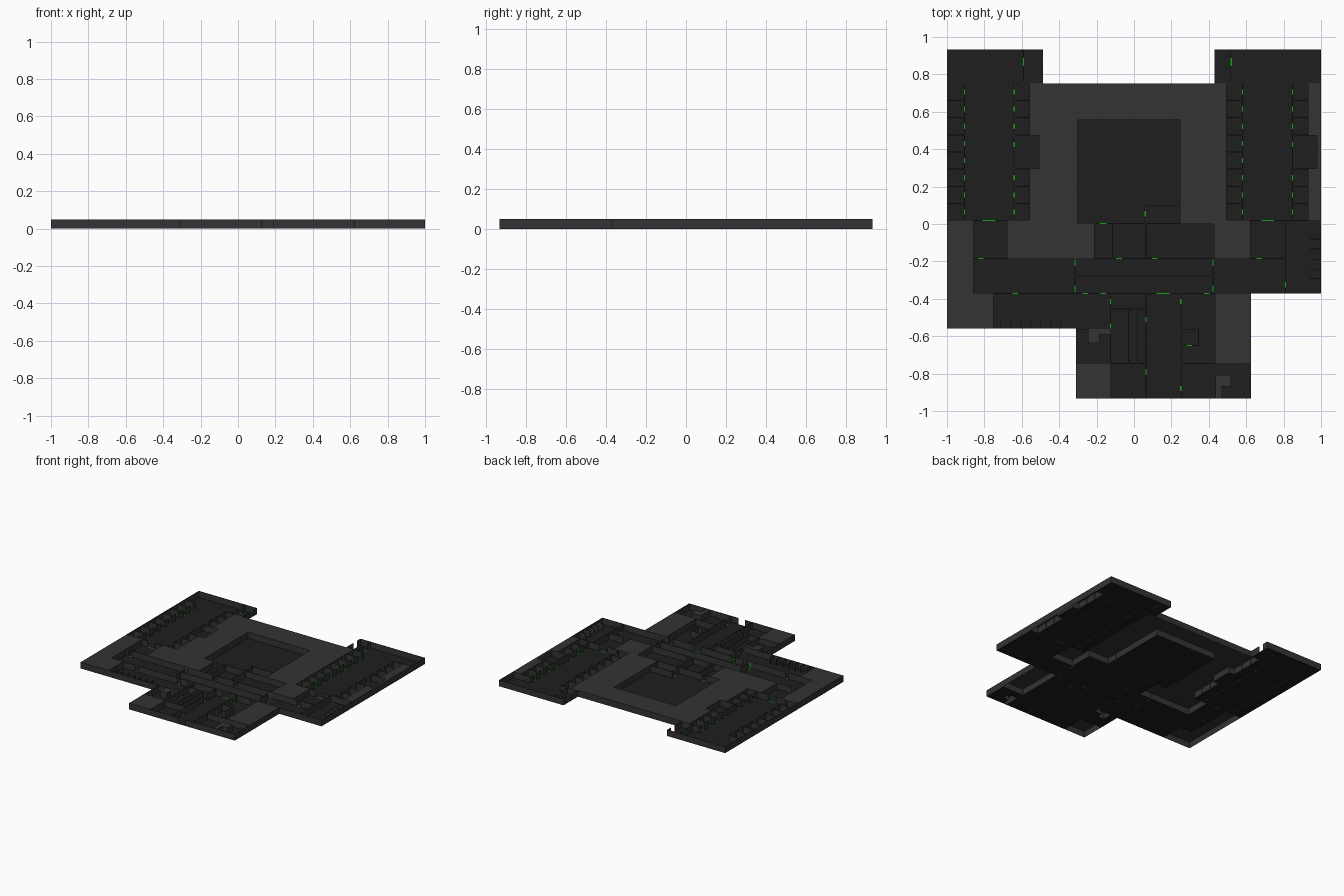
import bpy, bmesh

if "Cube" in bpy.data.objects:
    bpy.data.objects.remove(bpy.data.objects["Cube"])

H, T = 0.05, 0.003          # wall height, half wall thickness
ops = []                    # paint operations: (kind, x0, y0, x1, y1)


def paint(kind, x0, y0, x1, y1):
    ops.append((kind, *[round(v, 4) for v in (min(x0, x1), min(y0, y1), max(x0, x1), max(y0, y1))]))


def room(x0, y0, x1, y1):
    # a walled room: thin wall border with an open floor inside
    paint('roof', x0 - T, y0 - T, x1 + T, y1 + T)
    paint('floor', x0 + T, y0 + T, x1 - T, y1 - T)


def wall_x(x, y0, y1):
    paint('roof', x - T, y0, x + T, y1)


def wall_y(y, x0, x1):
    paint('roof', x0, y - T, x1, y + T)


def door_x(x, y, w=0.028):
    # doorway through a wall of constant x
    paint('door', x - T, y - w / 2, x + T, y + w / 2)


def door_y(y, x, w=0.03):
    paint('door', x - w / 2, y - T, x + w / 2, y + T)


# overall footprint
for r in [(-1, .752, -.487, .933), (.43, .752, 1, .933), (-1, -.372, 1, .752),
          (-1, -.56, .625, -.372), (-.31, -.933, .625, -.56)]:
    paint('base', *r)

# courtyard with corner room
room(-.305, .003, .25, .56)
room(.06, .003, .25, .095)
door_x(.06, .055)

# two long wings with rows of small cells
step = (.752 - .018) / 8
for hx0, hx1, lx, rx, bump, tx0, tx1, part, out in [
        (-.907, -.64, -1, -.555, -.505, -1, -.487, -.59, -.487),
        (.58, .847, .492, .932, .982, .43, 1, .52, .43)]:
    room(tx0, .755, tx1, .933)
    for i in range(8):
        y0 = .018 + i * step
        room(lx, y0, hx0, y0 + step)
        if i not in (3, 4):
            room(hx1, y0, rx, y0 + step)
    room(hx1, .018 + 3 * step, bump, .018 + 5 * step)
    room(hx0, .018, hx1, .755)
    paint('floor', hx0 + T, .74, hx1 - T, .77)
    wall_x(part, .755, .933)
    for x in (part, out):
        door_x(x, .866, .045)
    for i in range(8):
        y = .018 + (i + .5) * step
        door_x(hx0, y)
        if i not in (3, 4):
            door_x(hx1, y)
    door_x(hx1, .018 + 4 * step + .04)

# rooms north of the corridor
room(-.862, -.185, -.675, .018)
room(-.215, -.185, .43, .003)
for x in (-.115, .065):
    wall_x(x, -.185, .003)
room(.62, -.185, .81, .018)

# cross corridor, split in the middle section
room(-.862, -.372, .81, -.185)
wall_y(-.277, -.315, .422)
for x in (-.315, .422):
    wall_x(x, -.372, -.185)
    for y in (-.208, -.347):
        door_x(x, y, .035)

# east washroom with stalls
room(.81, -.372, 1, .018)
for i in range(5):
    wall_y(-.08 - i * .053, .942, 1)
door_x(.81, -.325)

# west washroom with stalls
room(-.755, -.56, -.125, -.372)
for i in range(7):
    wall_x(-.71 + i * .0535, -.56, -.51)

# south-west rooms and shaft
room(-.31, -.745, -.125, -.56)
paint('roof', -.245, -.635, -.125, -.56)
paint('floor', -.185, -.635, -.125 - T, -.59)

# south block
room(-.125, -.455, .065, -.372)
room(-.125, -.745, .065, -.455)
wall_x(-.03, -.745, -.455)
wall_x(.015, -.745, -.455)
room(-.125, -.933, .065, -.745)
room(.25, -.745, .435, -.372)
room(.25, -.65, .345, -.56)
room(.25, -.933, .625, -.745)
paint('roof', .435, -.868, .518, -.808)
paint('roof', .435, -.933, .47, -.868)
room(.065, -.933, .25, -.372)

# doorways of the lower rooms
door_y(.003, -.165, .038)
for x in (-.775, .715):
    door_y(.018, x, .068)
for x in (-.82, -.08, .11, .67):
    door_y(-.185, x)
for x, w in ((-.635, .03), (-.26, .03), (-.165, .03), (.155, .068), (.39, .03)):
    door_y(-.372, x, w)
door_y(-.65, .295)
door_y(-.933, .158, .06)
for x, ys in ((-.125, (-.415, -.545)), (.065, (-.51, -.79)), (.25, (-.415, -.88))):
    for y in ys:
        door_x(x, y)

# rasterise the paint operations on an irregular grid
xs = sorted({v for o in ops for v in (o[1], o[3])})
ys = sorted({v for o in ops for v in (o[2], o[4])})
xi = {v: i for i, v in enumerate(xs)}
yi = {v: i for i, v in enumerate(ys)}
grid = {}
for kind, x0, y0, x1, y1 in ops:
    for i in range(xi[x0], xi[x1]):
        for j in range(yi[y0], yi[y1]):
            if kind == 'base':
                grid[i, j] = 'roof'
            elif (i, j) in grid:
                grid[i, j] = kind

meshes = {n: bmesh.new() for n in ('room_floors', 'roof_slabs', 'walls', 'door_frames')}


def quad(name, *pts):
    bm = meshes[name]
    bm.faces.new([bm.verts.new(p) for p in pts])


def runs(n, key):
    # merge equal neighbours along a line into (start, end, value)
    s = 0
    for k in range(1, n + 1):
        if k == n or key(k) != key(s):
            if key(s):
                yield s, k, key(s)
            s = k


def side(a, b):
    # wall type between two cells, with the direction it faces
    if a == b or 'roof' not in (a, b):
        return None
    name = 'door_frames' if 'door' in (a, b) else 'walls'
    return name, a == 'roof'


nx, ny = len(xs) - 1, len(ys) - 1
flat = {'floor': ('room_floors', 0), 'roof': ('roof_slabs', H), 'door': ('door_frames', 0)}
# floors and roof tops
for j in range(ny):
    for a, b, k in runs(nx, lambda i: grid.get((i, j))):
        n, z = flat[k]
        quad(n, (xs[a], ys[j], z), (xs[b], ys[j], z), (xs[b], ys[j + 1], z), (xs[a], ys[j + 1], z))
# walls facing +-x
for i in range(nx + 1):
    for a, b, (n, pos) in runs(ny, lambda j: side(grid.get((i - 1, j)), grid.get((i, j)))):
        p, q = (ys[a], ys[b]) if pos else (ys[b], ys[a])
        quad(n, (xs[i], p, 0), (xs[i], q, 0), (xs[i], q, H), (xs[i], p, H))
# walls facing +-y
for j in range(ny + 1):
    for a, b, (n, pos) in runs(nx, lambda i: side(grid.get((i, j - 1)), grid.get((i, j)))):
        p, q = (xs[b], xs[a]) if pos else (xs[a], xs[b])
        quad(n, (p, ys[j], 0), (q, ys[j], 0), (q, ys[j], H), (p, ys[j], H))

colours = {'room_floors': (.013, .013, .013, 1), 'roof_slabs': (.033, .033, .033, 1),
           'walls': (.033, .033, .033, 1), 'door_frames': (.005, .4, .005, 1)}
for name, bm in meshes.items():
    bmesh.ops.remove_doubles(bm, verts=bm.verts, dist=1e-5)
    me = bpy.data.meshes.new(name)
    bm.to_mesh(me)
    bm.free()
    mat = bpy.data.materials.new(name + '_colour')
    mat.diffuse_color = colours[name]
    mat.use_nodes = True
    mat.node_tree.nodes["Principled BSDF"].inputs["Base Color"].default_value = mat.diffuse_color
    me.materials.append(mat)
    bpy.context.collection.objects.link(bpy.data.objects.new(name, me))
